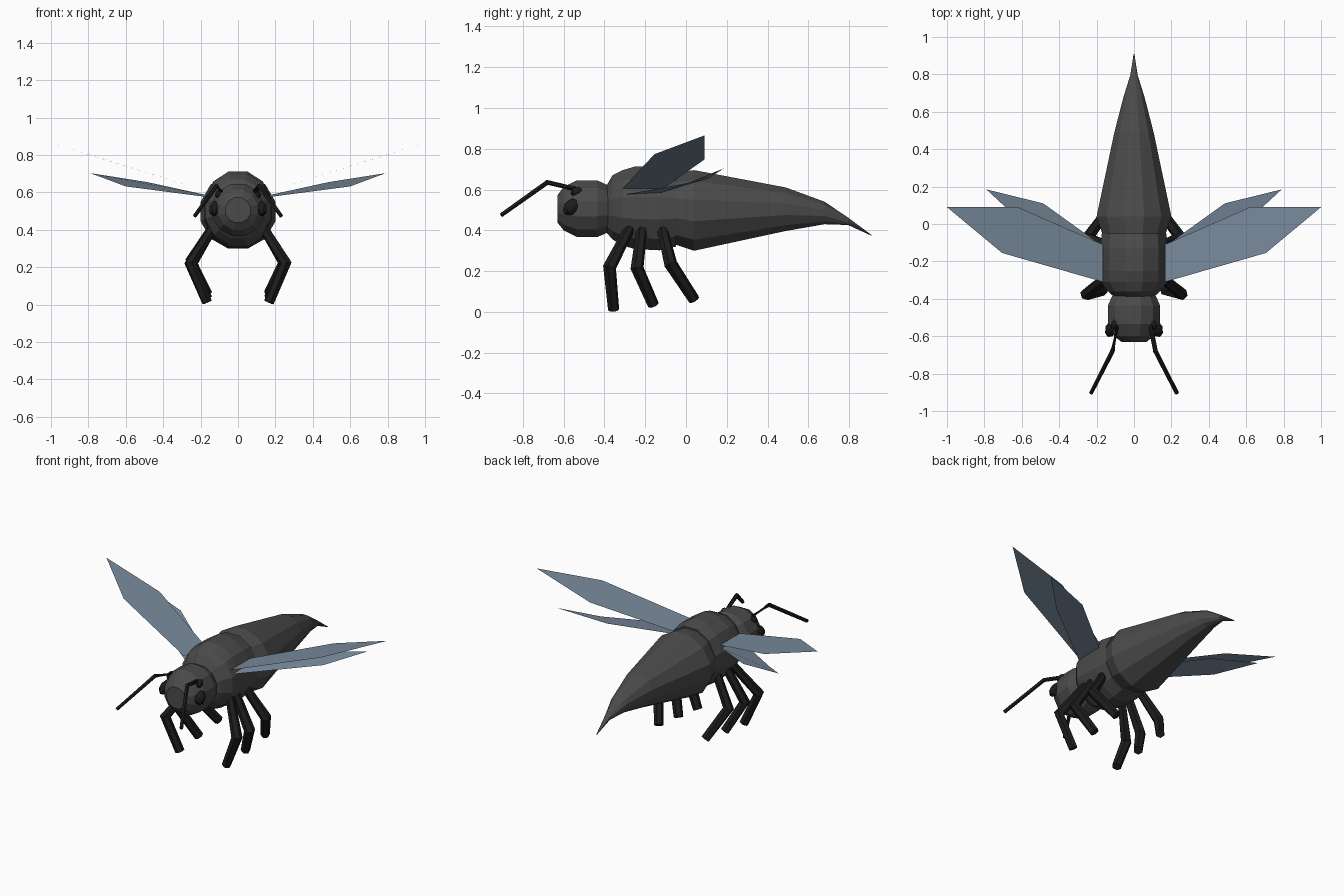
import bpy, bmesh, math
from mathutils import Vector, Matrix

if "Cube" in bpy.data.objects:
    bpy.data.objects.remove(bpy.data.objects["Cube"])


def material(name, rgb):
    m = bpy.data.materials.new(name)
    m.diffuse_color = (*rgb, 1)
    m.use_nodes = True
    m.node_tree.nodes["Principled BSDF"].inputs["Base Color"].default_value = m.diffuse_color
    return m


BODY = material("charcoal", (0.07, 0.07, 0.07))
DARK = material("near_black", (0.012, 0.012, 0.012))
WING = material("slate_blue", (0.19, 0.255, 0.33))


def finish(bm, name, mat, recalc=True):
    if recalc:
        bmesh.ops.recalc_face_normals(bm, faces=bm.faces)
    me = bpy.data.meshes.new(name)
    bm.to_mesh(me)
    bm.free()
    me.materials.append(mat)
    ob = bpy.data.objects.new(name, me)
    bpy.context.collection.objects.link(ob)
    return ob


def skin(bm, rings):
    """Join equal rings of points into a closed tube."""
    loops = [[bm.verts.new(p) for p in r] for r in rings]
    n = len(loops[0])
    for a, b in zip(loops, loops[1:]):
        for i in range(n):
            bm.faces.new((a[i], a[(i + 1) % n], b[(i + 1) % n], b[i]))
    bm.faces.new(loops[0])
    bm.faces.new(loops[-1])


def body_part(name, sections, sides=12):
    """Sections along y: (y, half width, top z, bottom z)."""
    bm = bmesh.new()
    rings = []
    k = 1 / math.cos(math.pi / sides)
    for y, w, top, bot in sections:
        ring = []
        for i in range(sides):
            a = 2 * math.pi * (i + 0.5) / sides
            ring.append((w * k * math.cos(a), y,
                         (top + bot) / 2 + (top - bot) / 2 * k * math.sin(a)))
        rings.append(ring)
    skin(bm, rings)
    return finish(bm, name, BODY)


def tube(name, points, radii, sides=6):
    """Tube through points with mitred bends."""
    pts = [Vector(p) for p in points]
    bm = bmesh.new()
    rings = []
    for i, p in enumerate(pts):
        d = (pts[min(i + 1, len(pts) - 1)] - pts[max(i - 1, 0)]).normalized()
        u = d.cross(Vector((0.3, 1, 0.1))).normalized()
        v = d.cross(u)
        rings.append([p + radii[i] * (u * math.cos(2 * math.pi * j / sides)
                      + v * math.sin(2 * math.pi * j / sides)) for j in range(sides)])
    skin(bm, rings)
    return finish(bm, name, DARK)


def eye(name, centre, size, tilt, turn):
    bm = bmesh.new()
    m = (Matrix.Translation(centre) @ Matrix.Rotation(turn, 4, 'Z')
         @ Matrix.Rotation(tilt, 4, 'X') @ Matrix.Diagonal((*size, 1)))
    bmesh.ops.create_uvsphere(bm, u_segments=8, v_segments=6, radius=1, matrix=m)
    return finish(bm, name, DARK)


def wing(name, outline):
    bm = bmesh.new()
    bm.faces.new([bm.verts.new(p) for p in outline])
    bm.normal_update()
    if sum(f.normal.z for f in bm.faces) < 0:
        bmesh.ops.reverse_faces(bm, faces=bm.faces)
    return finish(bm, name, WING, False)


# Head, thorax and tapering abdomen with a drooping sting
body_part("head", [(-0.63, 0.067, 0.572, 0.438), (-0.60, 0.105, 0.612, 0.40),
                   (-0.535, 0.139, 0.645, 0.367), (-0.435, 0.139, 0.645, 0.367),
                   (-0.37, 0.11, 0.615, 0.395)])
body_part("thorax", [(-0.395, 0.10, 0.61, 0.395), (-0.36, 0.14, 0.67, 0.355),
                     (-0.31, 0.177, 0.695, 0.325), (-0.25, 0.18, 0.713, 0.308),
                     (-0.13, 0.18, 0.713, 0.302), (-0.05, 0.172, 0.695, 0.32)])
body_part("abdomen", [(-0.05, 0.17, 0.685, 0.33), (0.04, 0.20, 0.695, 0.30),
                      (0.49, 0.105, 0.61, 0.397), (0.68, 0.056, 0.54, 0.43),
                      (0.795, 0.02, 0.462, 0.426), (0.91, 0.002, 0.377, 0.373)])

# Paired parts
legs = {
    "front_leg": [(0.13, -0.27, 0.42), (0.255, -0.375, 0.22), (0.165, -0.355, 0.012)],
    "middle_leg": [(0.13, -0.215, 0.42), (0.25, -0.24, 0.215), (0.165, -0.16, 0.035)],
    "rear_leg": [(0.13, -0.12, 0.42), (0.25, -0.075, 0.235), (0.165, 0.04, 0.06)],
}
for s, side in ((-1, "left"), (1, "right")):
    def flip(pts):
        return [(s * x, y, z) for x, y, z in pts]

    for name, pts in legs.items():
        tube(f"{name}_{side}", flip(pts), (0.026, 0.033, 0.028))
    tube(f"antenna_{side}", flip([(0.085, -0.53, 0.60), (0.115, -0.68, 0.635),
                                  (0.23, -0.905, 0.475)]), (0.012, 0.013, 0.011))
    eye(f"large_eye_{side}", (s * 0.122, -0.56, 0.515), (0.033, 0.052, 0.035), 0.65, s * 0.35)
    eye(f"small_eye_{side}", (s * 0.10, -0.535, 0.59), (0.022, 0.034, 0.022), 0.3, s * 0.35)
    wing(f"forewing_{side}", flip([(0.165, -0.31, 0.606), (0.705, -0.155, 0.773),
                                   (1.0, 0.09, 0.865), (0.62, 0.09, 0.747),
                                   (0.165, -0.11, 0.606)]))
    wing(f"hindwing_{side}", flip([(0.165, -0.30, 0.575), (0.60, 0.01, 0.632),
                                   (0.79, 0.185, 0.703), (0.485, 0.11, 0.655),
                                   (0.165, -0.12, 0.585)]))
